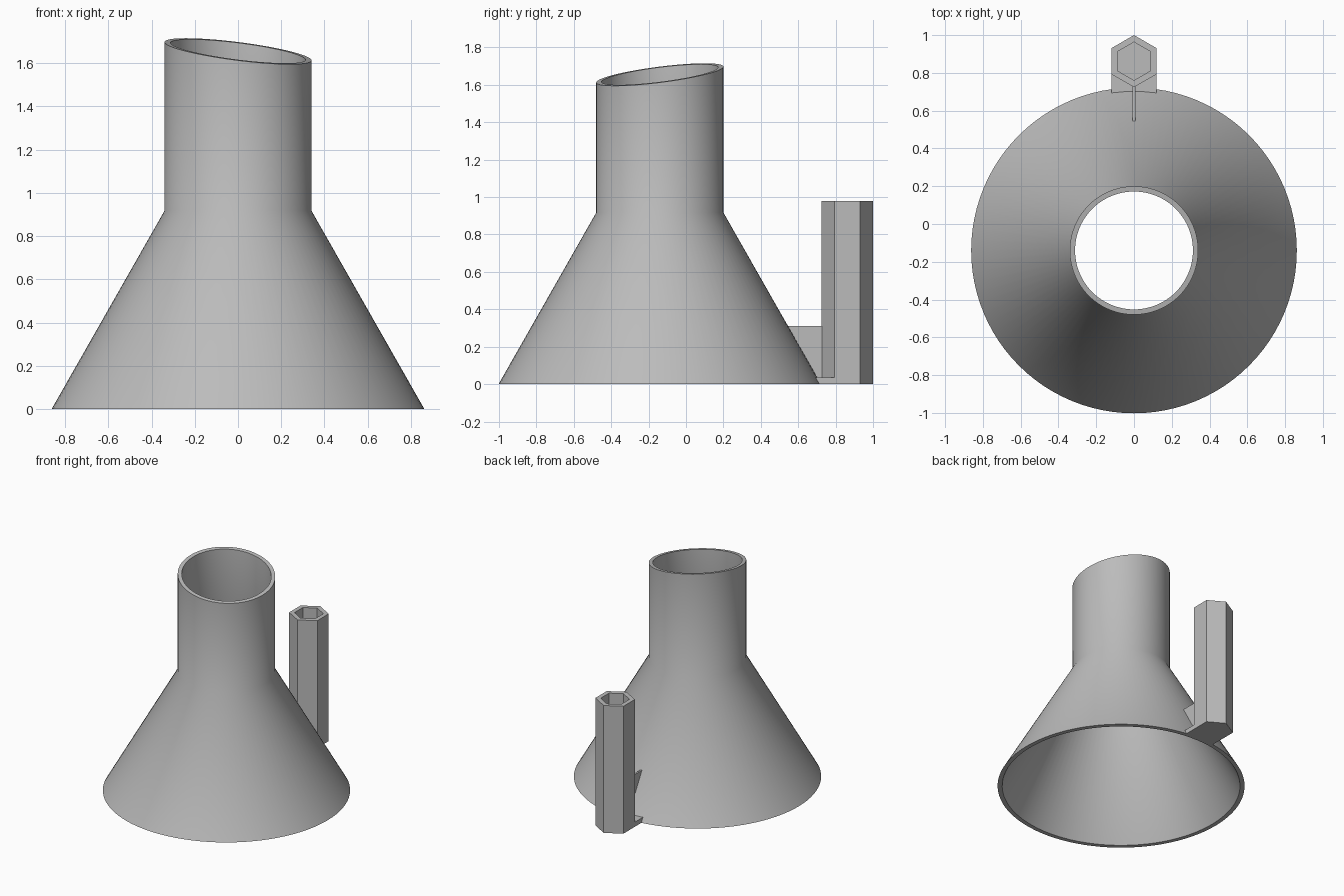
import bpy, bmesh, math

if "Cube" in bpy.data.objects:
    bpy.data.objects.remove(bpy.data.objects["Cube"])

grey = bpy.data.materials.new("plain grey")
grey.diffuse_color = (0.5, 0.5, 0.5, 1)
grey.use_nodes = True
grey.node_tree.nodes["Principled BSDF"].inputs["Base Color"].default_value = grey.diffuse_color

CY = -0.14     # funnel axis in y
HY = 0.862     # holder axis in y
N = 96


def finish(name, bm):
    bmesh.ops.recalc_face_normals(bm, faces=bm.faces)
    me = bpy.data.meshes.new(name)
    bm.to_mesh(me)
    bm.free()
    me.materials.append(grey)
    ob = bpy.data.objects.new(name, me)
    bpy.context.collection.objects.link(ob)
    return ob


def ring(bm, cy, r, z, n):
    """Ring of n vertices, first one on +y; z is a height or a function of x, y."""
    out = []
    for i in range(n):
        a = 2 * math.pi * i / n
        x, y = r * math.sin(a), cy + r * math.cos(a)
        out.append(bm.verts.new((x, y, z(x, y) if callable(z) else z)))
    return out


def bridge(bm, a, b):
    n = len(a)
    for i in range(n):
        j = (i + 1) % n
        bm.faces.new((a[i], a[j], b[j], b[i]))


def prism(name, outline, axis, lo, hi):
    """Extrude a 2D outline along x (outline in y, z) or z (outline in x, y)."""
    bm = bmesh.new()
    ends = []
    for h in (lo, hi):
        ends.append([bm.verts.new((h, p, q) if axis == "x" else (p, q, h)) for p, q in outline])
        bm.faces.new(ends[-1])
    bridge(bm, *ends)
    return finish(name, bm)


# Funnel: hollow cone and neck with a slanted rim
def rim(x, y):
    return 1.655 - 0.125 * x + 0.125 * (y - CY)


bm = bmesh.new()
profile = [(0.862, 0), (0.34, 0.917), (0.34, rim), (0.312, rim), (0.312, 0.909), (0.83, 0)]
rings = [ring(bm, CY, r, z, N) for r, z in profile]
for k in range(len(rings)):
    bridge(bm, rings[k], rings[(k + 1) % len(rings)])
funnel = finish("funnel", bm)
bpy.context.view_layer.objects.active = funnel
funnel.select_set(True)
bpy.ops.object.shade_smooth_by_angle(angle=math.radians(35))

# Holder: hexagonal tube with a closed floor
bm = bmesh.new()
rings = [ring(bm, HY, r, z, 6) for r, z in [(0.138, 0), (0.138, 0.98), (0.101, 0.98), (0.101, 0.035)]]
for a, b in zip(rings, rings[1:]):
    bridge(bm, a, b)
bm.faces.new(rings[0])
bm.faces.new(rings[-1])
finish("hex_holder", bm)

# Foot plate joining the holder to the funnel base
prism("foot_plate", [(-0.119, 0.692), (0.119, 0.692), (0.119, 0.8), (0, 0.74), (-0.119, 0.8)],
      "z", 0, 0.035)

# Thin web between the cone wall and the holder
prism("web", [(0.70, 0.01), (0.735, 0.01), (0.735, 0.31), (0.535, 0.31)], "x", -0.007, 0.007)
